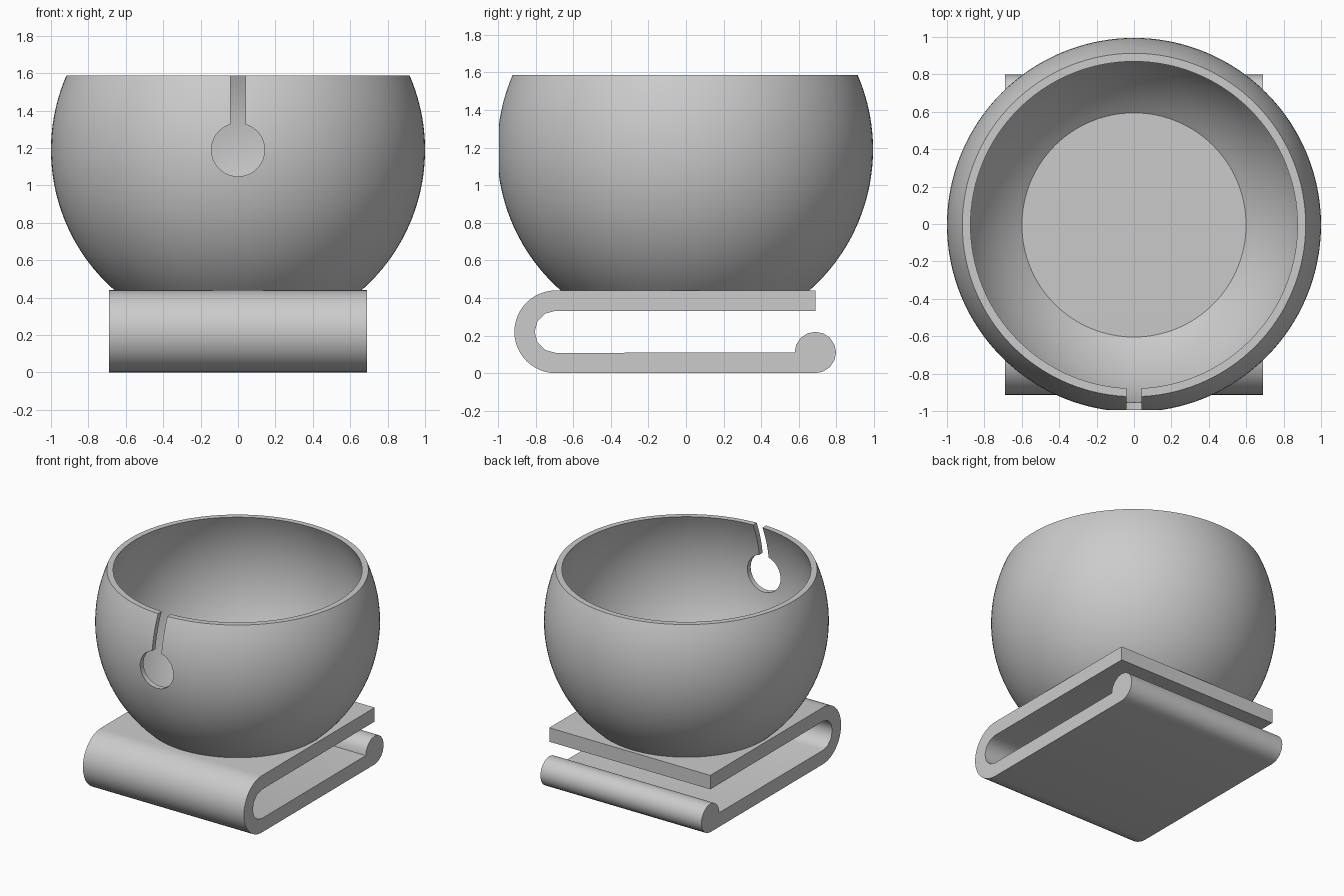
import bpy
import bmesh
from math import sin, cos, asin, acos, pi, sqrt

default = bpy.data.objects.get("Cube")
if default:
    bpy.data.objects.remove(default, do_unlink=True)

# Single grey material
GREY = (0.6, 0.6, 0.6, 1.0)
grey = bpy.data.materials.new("plain grey")
grey.use_nodes = True
grey.diffuse_color = GREY
grey.node_tree.nodes["Principled BSDF"].inputs["Base Color"].default_value = GREY


def arc(cx, cy, r, start, end, steps):
    """Points on a circular arc, angles in radians."""
    angles = [start + (end - start) * i / steps for i in range(steps + 1)]
    return [(cx + r * cos(a), cy + r * sin(a)) for a in angles]


def make_object(name, bm):
    bmesh.ops.recalc_face_normals(bm, faces=bm.faces[:])
    mesh = bpy.data.meshes.new(name)
    bm.to_mesh(mesh)
    bm.free()
    mesh.materials.append(grey)
    obj = bpy.data.objects.new(name, mesh)
    bpy.context.collection.objects.link(obj)
    return obj


def extrude(name, points, offset):
    """Close a 3D outline and push it along the offset vector."""
    bm = bmesh.new()
    face = bm.faces.new([bm.verts.new(p) for p in points])
    result = bmesh.ops.extrude_face_region(bm, geom=[face], use_keep_orig=True)
    moved = [g for g in result["geom"] if isinstance(g, bmesh.types.BMVert)]
    bmesh.ops.translate(bm, verts=moved, vec=offset)
    return make_object(name, bm)


def activate(obj):
    bpy.ops.object.select_all(action="DESELECT")
    obj.select_set(True)
    bpy.context.view_layer.objects.active = obj


def smooth(obj, angle):
    activate(obj)
    bpy.ops.object.shade_smooth_by_angle(angle=angle)


# Bowl: spherical shell cut flat at the rim and at the base
CENTRE_Y, CENTRE_Z = -0.005, 1.19
RIM, BASE = 1.587, 0.44
outer_r, inner_r = 1.0, 0.96


def wall(r, z_from, z_to, steps):
    return arc(0, CENTRE_Z, r, asin((z_from - CENTRE_Z) / r),
               asin((z_to - CENTRE_Z) / r), steps)


section = wall(outer_r, BASE, RIM, 32) + wall(inner_r, RIM, BASE, 32)
bm = bmesh.new()
verts = [bm.verts.new((x, 0, z)) for x, z in section]
edges = [bm.edges.new((v, verts[i - 1])) for i, v in enumerate(verts)]
bmesh.ops.spin(bm, geom=verts + edges, cent=(0, 0, 0), axis=(0, 0, 1),
               angle=2 * pi, steps=128, use_merge=True)
bmesh.ops.remove_doubles(bm, verts=bm.verts[:], dist=0.0001)
bmesh.ops.translate(bm, verts=bm.verts[:], vec=(0, CENTRE_Y, 0))
bowl = make_object("bowl", bm)

# Keyhole slot through the front wall
hole_r, slot_half = 0.142, 0.04
gap = asin(slot_half / hole_r)
keyhole = arc(0, CENTRE_Z, hole_r, pi / 2 + gap, 2.5 * pi - gap, 48)
keyhole += [(slot_half, RIM + 0.2), (-slot_half, RIM + 0.2)]
cutter = extrude("keyhole_cutter", [(x, -1.3, z) for x, z in keyhole], (0, 0.8, 0))
cutter.hide_render = True
cut = bowl.modifiers.new("keyhole", "BOOLEAN")
cut.operation = "DIFFERENCE"
cut.solver = "EXACT"
cut.object = cutter
activate(bowl)
bpy.ops.object.modifier_apply(modifier=cut.name)
bpy.data.objects.remove(cutter, do_unlink=True)
smooth(bowl, 0.5)

# Clip: folded strip with a rounded bead on the lower lip
HALF_WIDTH, THICK = 0.69, 0.108
bend_y, bend_r = -0.693, BASE / 2
end_y, bead_r = 0.688, 0.11
profile = [(end_y, BASE)]
profile += arc(bend_y, bend_r, bend_r, pi / 2, 1.5 * pi, 24)
profile += arc(end_y, bead_r, bead_r, -pi / 2, pi, 12)
profile += arc(bend_y, bend_r, bend_r - THICK, 1.5 * pi, pi / 2, 6)
profile += [(end_y, BASE - THICK)]
clip = extrude("clip", [(-HALF_WIDTH, y, z) for y, z in profile],
               (2 * HALF_WIDTH, 0, 0))
smooth(clip, 0.7)
